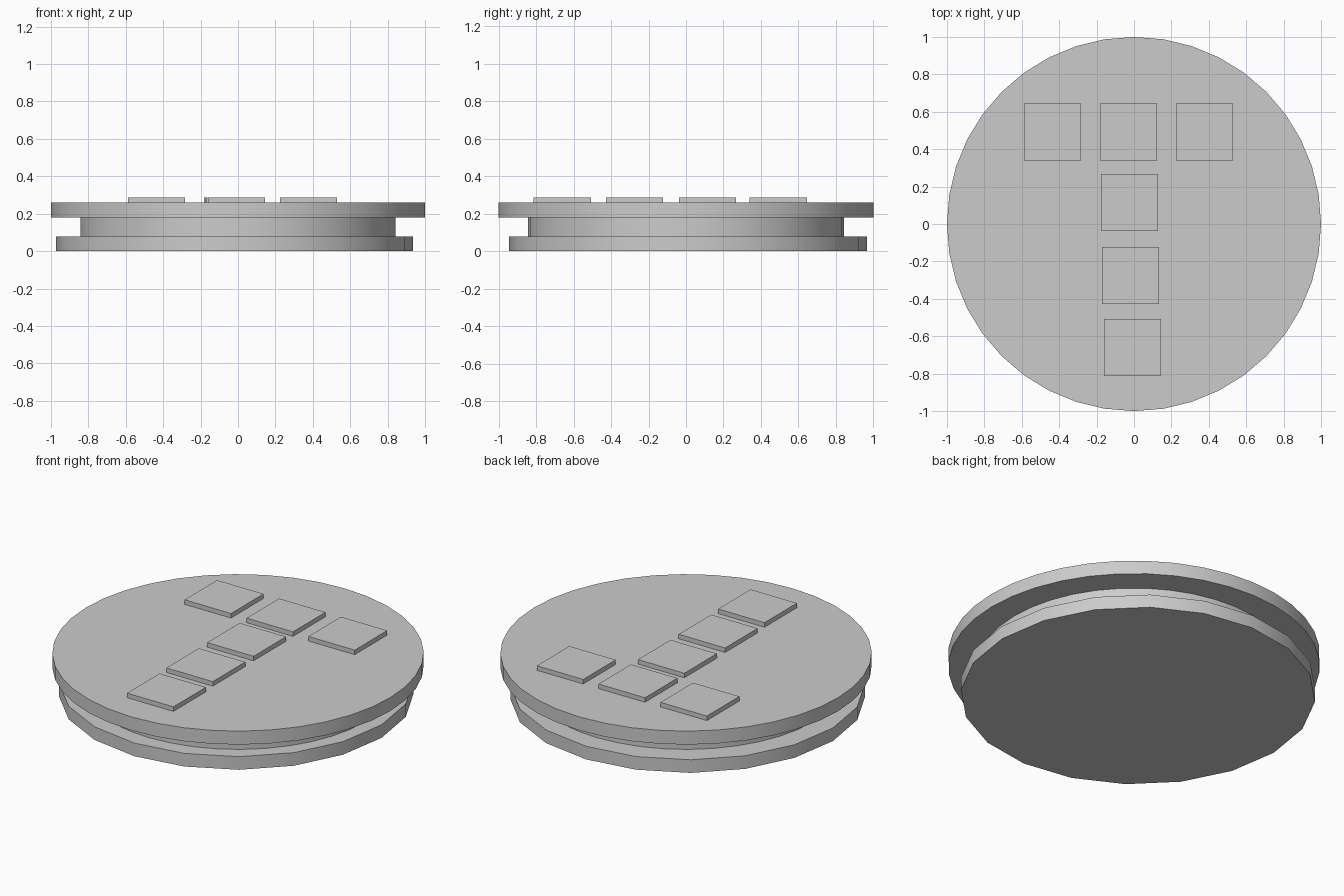
import bpy
import math

default = bpy.data.objects.get("Cube")
if default:
    bpy.data.objects.remove(default, do_unlink=True)

# One plain grey for every part
grey = bpy.data.materials.new("light_grey")
grey.use_nodes = True
grey.diffuse_color = (0.6, 0.6, 0.6, 1)
grey.node_tree.nodes["Principled BSDF"].inputs["Base Color"].default_value = (0.6, 0.6, 0.6, 1)


def disc(name, radius, sides, bottom, top, x=0, y=0):
    bpy.ops.mesh.primitive_cylinder_add(
        vertices=sides, radius=radius, depth=top - bottom,
        location=(x, y, (bottom + top) / 2))
    obj = bpy.context.object
    obj.name = name
    obj.data.materials.append(grey)
    bpy.ops.object.shade_smooth_by_angle(angle=math.radians(30))


def tile(name, x, y, size=0.305, bottom=0.26, top=0.287):
    bpy.ops.mesh.primitive_cube_add(size=1, location=(x, y, (bottom + top) / 2))
    obj = bpy.context.object
    obj.name = name
    obj.scale = (size, size, top - bottom)
    bpy.ops.object.transform_apply(location=False, rotation=False, scale=True)
    obj.data.materials.append(grey)


# Stacked discs: the coarser base sits slightly off centre
disc("base_disc", 0.955, 20, 0, 0.078, x=-0.019, y=0.011)
disc("waist_disc", 0.843, 40, 0.078, 0.18)
disc("top_disc", 1, 40, 0.18, 0.26)

# Raised square tiles: a row across the back and a column towards the front
for i, x in enumerate((-0.436, -0.029, 0.377)):
    tile(f"row_tile_{i + 1}", x, 0.492)
for i, (x, y) in enumerate(((-0.024, 0.115), (-0.019, -0.275), (-0.008, -0.66))):
    tile(f"column_tile_{i + 1}", x, y)
